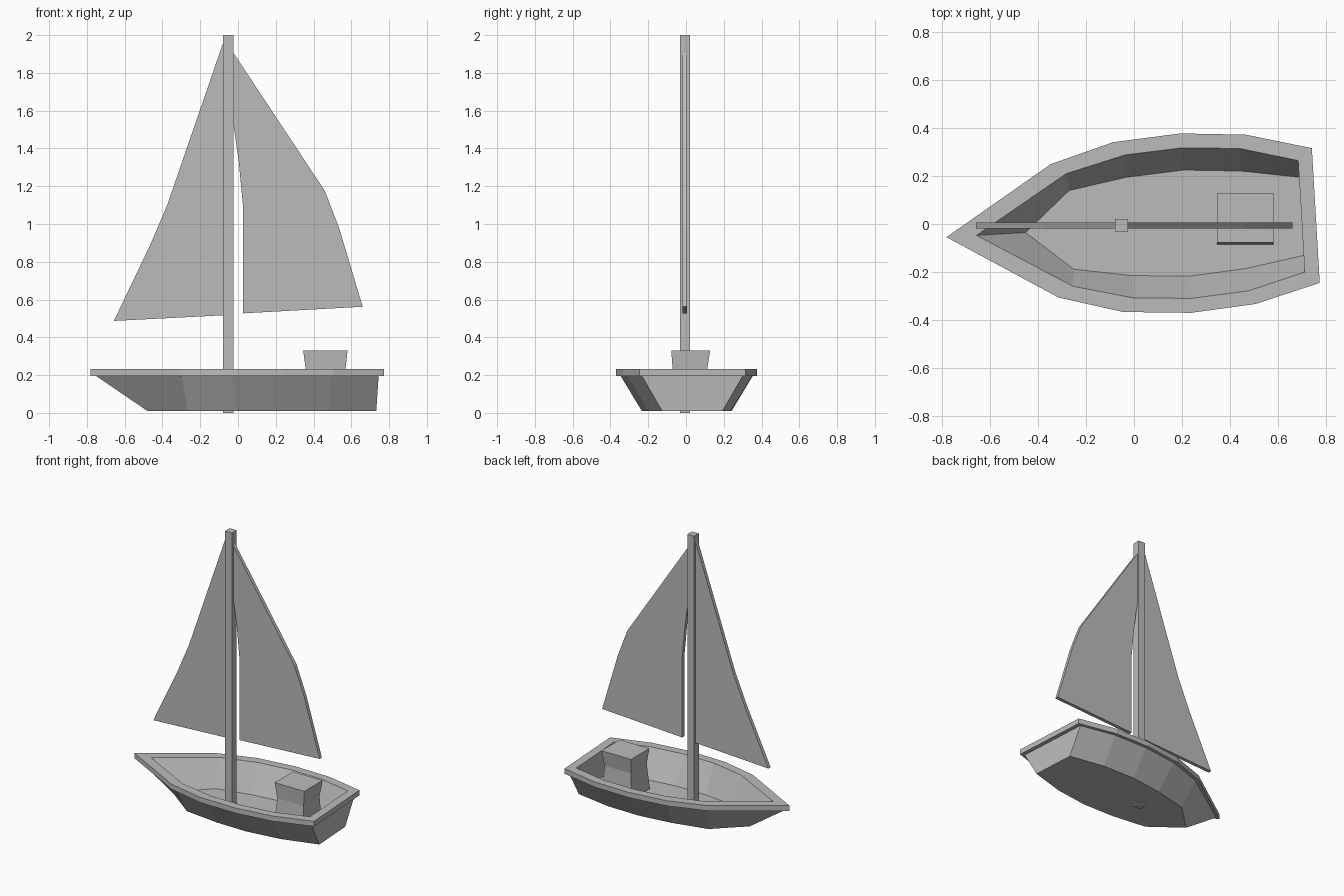
import bpy
import bmesh
import math
from mathutils import Matrix

cube = bpy.data.objects.get("Cube")
if cube:
    bpy.data.objects.remove(cube, do_unlink=True)

# One plain grey for the whole boat
GREY = (0.5, 0.5, 0.5, 1.0)
grey = bpy.data.materials.new("plain grey")
grey.use_nodes = True
grey.diffuse_color = GREY
bsdf = next(n for n in grey.node_tree.nodes if n.type == 'BSDF_PRINCIPLED')
bsdf.inputs["Base Color"].default_value = GREY

# The hull is turned slightly about the mast axis
TURN = Matrix.Translation((0, -0.009, 0)) @ Matrix.Rotation(math.radians(3.35), 4, 'Z')


def loft(name, rings, matrix=None):
    """Skin a stack of equal closed rings and cap both ends."""
    bm = bmesh.new()
    loops = [[bm.verts.new(p) for p in ring] for ring in rings]
    n = len(loops[0])
    for a, b in zip(loops, loops[1:]):
        for i in range(n):
            j = (i + 1) % n
            bm.faces.new((a[i], a[j], b[j], b[i]))
    bm.faces.new(loops[0])
    bm.faces.new(loops[-1])
    if matrix:
        bm.transform(matrix)
    bmesh.ops.recalc_face_normals(bm, faces=bm.faces)
    mesh = bpy.data.meshes.new(name)
    bm.to_mesh(mesh)
    bm.free()
    mesh.materials.append(grey)
    obj = bpy.data.objects.new(name, mesh)
    bpy.context.collection.objects.link(obj)
    return obj


def hull_ring(bow, side, z):
    """Closed outline from a bow point and one side, mirrored."""
    left = [(x, y, z) for x, y in side]
    right = [(x, -y, z) for x, y in reversed(side)]
    return [(bow, 0, z)] + left + right


def rect(x0, x1, y0, y1, z):
    return [(x0, y0, z), (x1, y0, z), (x1, y1, z), (x0, y1, z)]


def sail(name, outline, y0=-0.019, y1=0.006):
    return loft(name, [[(x, y, z) for x, z in outline] for y in (y0, y1)])


# Hull: inside floor, up to the rim, over the lip and down to the keel
rim = [(-0.331, 0.278), (-0.066, 0.354), (0.215, 0.374), (0.486, 0.353), (0.758, 0.281)]
inner = [(-0.268, 0.235), (-0.02, 0.298), (0.22, 0.314), (0.458, 0.297), (0.698, 0.233)]
floor = [(-0.261, 0.164), (-0.02, 0.205), (0.22, 0.221), (0.458, 0.203), (0.698, 0.163)]
hull_top = [(-0.315, 0.262), (-0.055, 0.333), (0.215, 0.35), (0.475, 0.332), (0.73, 0.267)]
hull_base = [(-0.275, 0.175), (-0.02, 0.221), (0.22, 0.238), (0.47, 0.219), (0.724, 0.16)]
loft("hull", [
    hull_ring(-0.452, floor, 0.04),
    hull_ring(-0.657, inner, 0.232),
    hull_ring(-0.782, rim, 0.232),
    hull_ring(-0.782, rim, 0.195),
    hull_ring(-0.752, hull_top, 0.195),
    hull_ring(-0.48, hull_base, 0.01),
], TURN)

# Mast, passing through the floor of the hull
loft("mast", [rect(-0.079, -0.024, -0.032, 0.02, z) for z in (0.0, 2.0)])

# Sails
sail("fore_sail", [(-0.07, 1.985), (-0.375, 1.10), (-0.467, 0.885),
                   (-0.657, 0.487), (-0.07, 0.517)])
sail("main_sail", [(-0.03, 1.915), (0.46, 1.175), (0.535, 0.98), (0.66, 0.562),
                   (0.026, 0.527), (0.026, 1.10), (0.004, 1.33), (-0.02, 1.50),
                   (-0.03, 1.56)])

# Waisted stern box
loft("stern_box", [
    rect(0.345, 0.58, -0.085, 0.12, 0.035),
    rect(0.36, 0.568, -0.07, 0.11, 0.22),
    rect(0.345, 0.58, -0.078, 0.128, 0.331),
])
